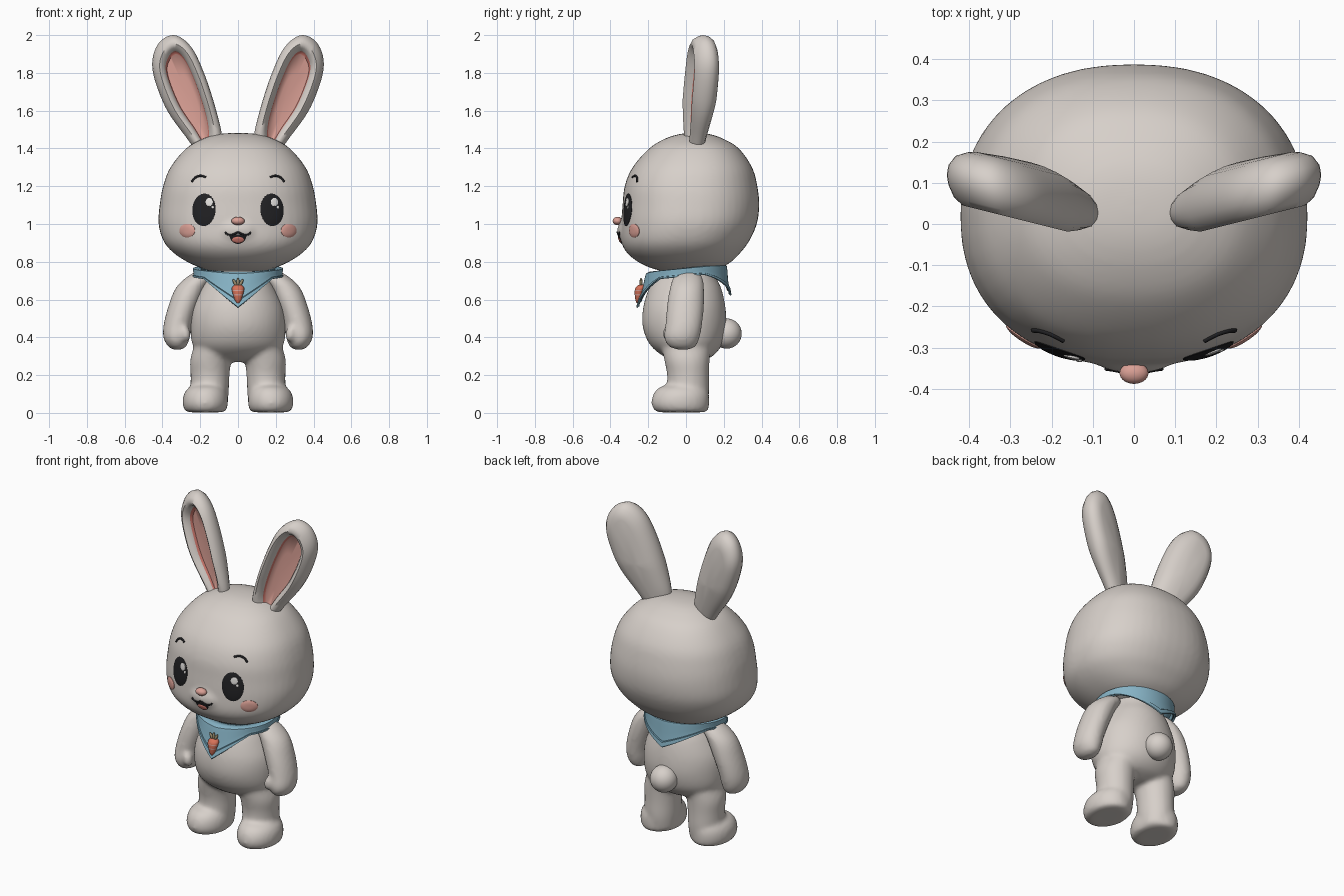
import bpy, bmesh
from math import sin, cos, pi, copysign
from mathutils import Vector, Matrix
from mathutils.bvhtree import BVHTree

cube = bpy.data.objects.get("Cube")
if cube:
    bpy.data.objects.remove(cube)


def material(name, r, g, b):
    m = bpy.data.materials.new(name)
    m.use_nodes = True
    m.diffuse_color = (r, g, b, 1)
    bsdf = m.node_tree.nodes["Principled BSDF"]
    bsdf.inputs["Base Color"].default_value = (r, g, b, 1)
    bsdf.inputs["Roughness"].default_value = 0.7
    return m


FUR = material("warm_grey_fur", .68, .63, .59)
PINK = material("soft_pink", .70, .35, .30)
ROSE = material("deep_rose", .72, .22, .18)
BLUE = material("scarf_blue", .24, .45, .56)
SEAM = material("seam_blue", .10, .22, .29)
BLACK = material("eye_black", .015, .015, .017)
WHITE = material("highlight_white", .80, .78, .76)
ORANGE = material("carrot_orange", .68, .17, .10)
LEAF = material("leaf_olive", .33, .27, .16)


def smooth_points(pts, steps, closed=False):
    """Catmull-Rom interpolation of tuples of any length."""
    pts = [Vector(p) for p in pts]
    n, out = len(pts), []
    pick = (lambda i: pts[i % n]) if closed else (lambda i: pts[max(0, min(n - 1, i))])
    for i in range(n if closed else n - 1):
        a, b, c, d = (pick(i + k) for k in (-1, 0, 1, 2))
        for k in range(steps):
            t = k / steps
            out.append(0.5 * (2 * b + (c - a) * t + (2 * a - 5 * b + 4 * c - d) * t ** 2
                              + (3 * b - a - 3 * c + d) * t ** 3))
    return out if closed else out + [pts[-1]]


def skin_rings(bm, rings, mats=None, caps=False):
    """Bridge closed rings of points with quads."""
    rows = [[bm.verts.new(p) for p in ring] for ring in rings]
    n = len(rows[0])
    for k, (lo, hi) in enumerate(zip(rows, rows[1:])):
        for i in range(n):
            j = (i + 1) % n
            f = bm.faces.new((lo[i], lo[j], hi[j], hi[i]))
            f.material_index = mats[k] if mats else 0
    if caps:
        bm.faces.new(rows[0][::-1])
        bm.faces.new(rows[-1])


def loft(bm, rows, side=1, power=2.0, n=48):
    """Stack of level slices: height, centre x, half width, front y, back y."""
    rings = []
    for z, cx, rx, yf, yb in smooth_points(rows, 5):
        ring = []
        for i in range(n):
            c, s = cos(2 * pi * i / n), sin(2 * pi * i / n)
            u, v = (copysign(abs(q) ** (2 / power), q) for q in (c, s))
            ring.append((side * cx + rx * u, (yf + yb) / 2 + (yb - yf) / 2 * v, z))
        rings.append(ring)
    skin_rings(bm, rings, caps=True)


def ball(bm, centre, size, turn=0.0):
    m = Matrix.Translation(centre) @ Matrix.Rotation(turn, 4, 'Y') @ Matrix.Diagonal((*size, 1))
    bmesh.ops.create_uvsphere(bm, u_segments=32, v_segments=20, radius=1, matrix=m)


def finish(bm, name, *mats, fuse=0, angle=1.0):
    bmesh.ops.remove_doubles(bm, verts=bm.verts, dist=1e-5)
    bmesh.ops.recalc_face_normals(bm, faces=bm.faces)
    me = bpy.data.meshes.new(name)
    bm.to_mesh(me)
    bm.free()
    for m in mats:
        me.materials.append(m)
    ob = bpy.data.objects.new(name, me)
    bpy.context.collection.objects.link(ob)
    bpy.ops.object.select_all(action='DESELECT')
    ob.select_set(True)
    bpy.context.view_layer.objects.active = ob
    bpy.ops.object.shade_smooth_by_angle(angle=angle)
    if fuse:
        remesh = ob.modifiers.new("fuse", 'REMESH')
        remesh.mode, remesh.voxel_size, remesh.use_smooth_shade = 'VOXEL', 0.013, True
        soft = ob.modifiers.new("soften", 'SMOOTH')
        soft.factor, soft.iterations = 0.5, fuse
    return ob


# Head with a small muzzle
bm = bmesh.new()
loft(bm, [(.74, 0, .10, -.08, .12), (.765, 0, .19, -.18, .18), (.80, 0, .27, -.255, .24),
          (.85, 0, .345, -.315, .29), (.91, 0, .395, -.343, .335), (1.0, 0, .421, -.343, .375),
          (1.1, 0, .415, -.336, .388), (1.2, 0, .397, -.325, .378), (1.3, 0, .358, -.283, .35),
          (1.4, 0, .275, -.195, .28), (1.45, 0, .19, -.115, .20), (1.475, 0, .11, -.04, .13),
          (1.482, 0, .03, .02, .07)], power=2.25)
ball(bm, (0, -.285, .965), (.13, .08, .075))
head = finish(bm, "head", FUR, fuse=10)

# Torso, legs and feet in one soft skin
bm = bmesh.new()
loft(bm, [(.27, 0, .10, -.05, .07), (.30, 0, .19, -.12, .14), (.36, 0, .24, -.19, .19),
          (.45, 0, .252, -.228, .213), (.55, 0, .243, -.228, .21), (.65, 0, .20, -.20, .19),
          (.72, 0, .16, -.16, .16), (.80, 0, .13, -.12, .14)])
for s in (-1, 1):
    loft(bm, [(.02, .15, .09, -.08, .11), (.10, .15, .10, -.10, .122), (.20, .148, .103, -.10, .122),
              (.28, .145, .108, -.115, .125), (.36, .13, .10, -.13, .13)], side=s)
    loft(bm, [(.003, .172, .085, -.135, .09), (.012, .172, .108, -.165, .115), (.05, .173, .12, -.183, .123),
              (.10, .172, .114, -.172, .12), (.135, .168, .09, -.14, .10), (.155, .16, .04, -.08, .05)], side=s)
finish(bm, "body", FUR, fuse=6)

# Arms with thumbs
for s, label in ((1, "left"), (-1, "right")):
    bm = bmesh.new()
    loft(bm, [(.335, .322, .02, -.04, .01), (.352, .322, .048, -.09, .05), (.40, .325, .07, -.115, .072),
              (.47, .318, .075, -.108, .085), (.57, .288, .079, -.10, .095), (.66, .25, .08, -.085, .095),
              (.72, .20, .07, -.065, .085), (.76, .17, .03, -.02, .05)], side=s)
    ball(bm, (s * .28, -.092, .42), (.028, .03, .045), s * .2)
    finish(bm, label + "_arm", FUR, fuse=3)

# Tail
bm = bmesh.new()
ball(bm, (0, .215, .42), (.08, .08, .08))
finish(bm, "tail", FUR)

# Ears: rounded shell with a recessed inner panel
OUTER = smooth_points([(.20, 1.37), (.275, 1.46), (.385, 1.62), (.453, 1.82), (.425, 1.95), (.34, 2.0),
                       (.25, 1.94), (.18, 1.8), (.115, 1.6), (.085, 1.45), (.12, 1.37)], 6, True)
INNER = smooth_points([(.185, 1.43), (.23, 1.5), (.315, 1.63), (.38, 1.8), (.37, 1.88), (.33, 1.915),
                       (.28, 1.87), (.225, 1.75), (.175, 1.6), (.155, 1.5), (.16, 1.43)], 6, True)
MIDDLE = Vector((.25, 1.66))
SECTION = [(-1, 0), (-.5, 0), (-.06, -.006), (0, -.025), (.2, -.052), (.45, -.064), (.75, -.05), (.94, -.023),
           (1, 0), (.94, .026), (.7, .052), (.3, .068), (0, .074), (-.5, .08), (-1, .082)]
for s, label in ((1, "left"), (-1, "right")):
    rings = []
    for k, d in SECTION:
        ring = []
        for o, i in zip(OUTER, INNER):
            x, z = i.lerp(o, k) if k >= 0 else i.lerp(MIDDLE, -k)
            thick = min(1, max(.6, .6 + (z - 1.4) * 1.6))
            ring.append((s * x, .03 + .25 * (x - .1) + d * thick, z))
        rings.append(ring)
    bm = bmesh.new()
    skin_rings(bm, rings, [1, 1, 2] + [0] * 11)
    finish(bm, label + "_ear", FUR, PINK, ROSE)

# Painted face plates, wrapped onto the head
bpy.context.view_layer.update()
skull = BVHTree.FromObject(head, bpy.context.evaluated_depsgraph_get())


def on_face(x, z, lift):
    hit, normal, _, _ = skull.ray_cast(Vector((x, -2, z)), Vector((0, 1, 0)))
    return hit + normal * lift


def oval(cx, cz, rx, rz, turn=0.0, n=36):
    c, s = cos(turn), sin(turn)
    loop = [(rx * cos(2 * pi * i / n), rz * sin(2 * pi * i / n)) for i in range(n)]
    return [Vector((cx + c * u - s * v, cz + s * u + c * v)) for u, v in loop]


def plate(name, outline, mat, base=.002, bulge=.006):
    mid = sum(outline, Vector((0, 0))) / len(outline)
    rings = []
    for k in (1, 1, .92, .75, .5, .25, 0):
        lift = base + bulge * (1 - k ** 4) if rings else -.002
        rings.append([on_face(*mid.lerp(p, k), lift) for p in outline])
    bm = bmesh.new()
    skin_rings(bm, rings)
    finish(bm, name, mat)


def stroke(name, pts, width, mat):
    data = bpy.data.curves.new(name, 'CURVE')
    data.dimensions, data.bevel_depth, data.bevel_resolution = '3D', width, 2
    data.use_fill_caps = True
    path = smooth_points(pts, 6)
    line = data.splines.new('POLY')
    line.points.add(len(path) - 1)
    for p, q in zip(line.points, path):
        p.co = (*on_face(q.x, q.y, .001), 1)
        p.radius = 1
    data.materials.append(mat)
    ob = bpy.data.objects.new(name, data)
    bpy.context.collection.objects.link(ob)
    bpy.ops.object.select_all(action='DESELECT')
    ob.select_set(True)
    bpy.context.view_layer.objects.active = ob
    bpy.ops.object.convert(target='MESH')


for s, label in ((1, "left"), (-1, "right")):
    plate(label + "_eye", oval(s * .18, 1.075, .061, .086, s * .08), BLACK)
    gx = .19 if s > 0 else -.15
    plate(label + "_eye_glint", oval(gx, 1.115, .019, .022), WHITE, .009, .002)
    plate(label + "_eye_spark", oval(gx + .018, 1.088, .007, .008), WHITE, .009, .002)
    plate(label + "_cheek", oval(s * .268, .965, .041, .036), PINK, .003, .006)
    stroke(label + "_brow", [(s * .245, 1.222), (s * .228, 1.243), (s * .20, 1.255), (s * .17, 1.248)], .006, BLACK)
    stroke(label + "_smile", [(s * .068, .957), (s * .055, .945), (s * .03, .944), (0, .957)], .005, BLACK)

mouth = [Vector((p.x, min(p.y, .945))) for p in oval(0, .945, .045, .05)]
plate("mouth", mouth, BLACK, .002, .003)
plate("tongue", oval(0, .918, .031, .017), ROSE, .005, .004)
bm = bmesh.new()
ball(bm, (0, -.362, 1.016), (.035, .026, .022))
finish(bm, "nose", PINK)

# Scarf: pointed at front and back, with a stitched hem
N = 96
rings = []
for t, out in [(0, -.05), (0, -.012), (.06, .004), (.2, .004), (.5, 0), (.78, 0), (.81, .006), (.97, .006), (1, 0)]:
    ring = []
    for i in range(N):
        a = 2 * pi * i / N
        front = cos(a) > 0
        top = .768 - .02 * cos(a)
        tip, slope = (.555, .85) if front else (.62, .52)
        drop = t * (top - min(top - .045, tip + slope * abs(.24 * sin(a))))
        depth = .205 + .28 * drop if front else .21 + .15 * drop
        ring.append(((.234 + .1 * drop + out) * sin(a), -(depth + out) * cos(a), top - drop))
    rings.append(ring)
bm = bmesh.new()
skin_rings(bm, rings, [0, 0, 0, 0, 0, 1, 0, 0])
scarf = finish(bm, "scarf", BLUE, SEAM, angle=.7)
shell = scarf.modifiers.new("thickness", 'SOLIDIFY')
shell.thickness, shell.offset = .015, -1

# Carrot badge with stripes and leaves
bm = bmesh.new()
loft(bm, [(.582, 0, .007, -.262, -.245), (.60, 0, .018, -.268, -.235), (.635, 0, .029, -.272, -.225),
          (.66, 0, .033, -.268, -.215), (.675, 0, .022, -.255, -.215), (.679, 0, .006, -.24, -.22)], n=24)
for f in bm.faces:
    f.material_index = int(.622 < f.calc_center_median().z < .629 or .646 < f.calc_center_median().z < .653)
finish(bm, "carrot", ORANGE, PINK)
bm = bmesh.new()
for s in (-1, 0, 1):
    ball(bm, (s * .016, -.238, .692 - .004 * abs(s)), (.008, .008, .022), s * .5)
finish(bm, "carrot_leaves", LEAF)
